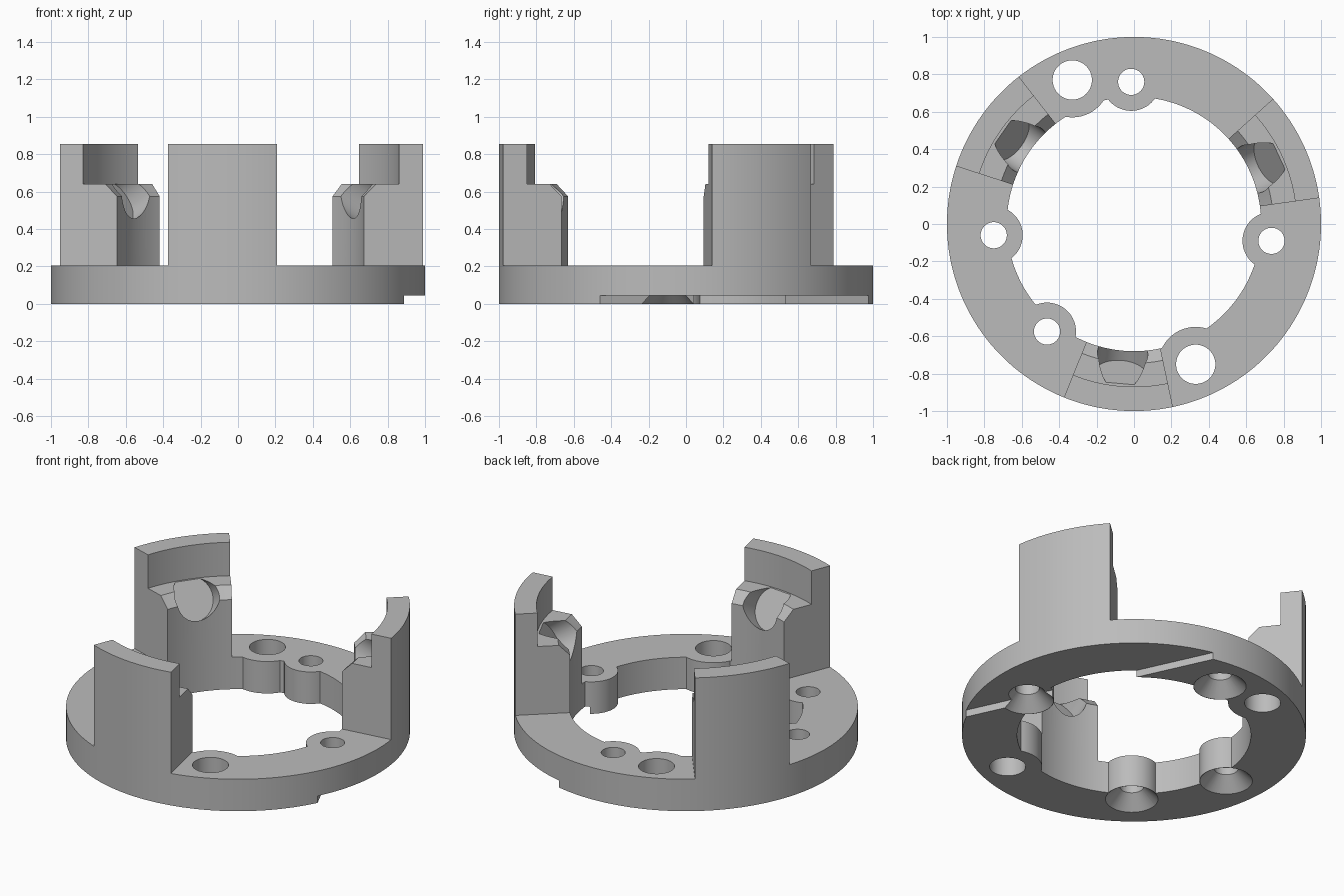
import bpy, bmesh, math
from mathutils import Matrix

cube = bpy.data.objects.get("Cube")
if cube:
    bpy.data.objects.remove(cube)

grey = bpy.data.materials.new("plain grey")
grey.use_nodes = True
grey.diffuse_color = (0.5, 0.5, 0.5, 1)
grey.node_tree.nodes["Principled BSDF"].inputs["Base Color"].default_value = (0.5, 0.5, 0.5, 1)


def finish(bm, name):
    bmesh.ops.recalc_face_normals(bm, faces=bm.faces)
    mesh = bpy.data.meshes.new(name)
    bm.to_mesh(mesh)
    bm.free()
    mesh.materials.append(grey)
    obj = bpy.data.objects.new(name, mesh)
    bpy.context.collection.objects.link(obj)
    return obj


def cylinder(name, x, y, z0, z1, r0, r1=None, segments=64, matrix=Matrix()):
    bm = bmesh.new()
    place = matrix @ Matrix.Translation((x, y, (z0 + z1) / 2))
    bmesh.ops.create_cone(bm, cap_ends=True, segments=segments, radius1=r0,
                          radius2=r0 if r1 is None else r1, depth=z1 - z0, matrix=place)
    return finish(bm, name)


def cut(target, cutter):
    cutter.hide_render = True
    mod = target.modifiers.new("cut", "BOOLEAN")
    mod.operation = "DIFFERENCE"
    mod.solver = "EXACT"
    mod.object = cutter
    bpy.context.view_layer.objects.active = target
    bpy.ops.object.modifier_apply(modifier=mod.name)
    bpy.data.objects.remove(cutter)


def smooth(obj):
    bpy.ops.object.select_all(action="DESELECT")
    obj.select_set(True)
    bpy.context.view_layer.objects.active = obj
    bpy.ops.object.shade_smooth_by_angle(angle=math.radians(25))


def turn(degrees):
    return Matrix.Rotation(math.radians(degrees), 4, "Z")


RING_TOP, INNER, OUTER = 0.205, 0.68, 1.0
SMALL = [(-0.015, 0.76), (0.735, -0.09), (-0.465, -0.575), (-0.75, -0.06)]
LARGE = [(-0.33, 0.77), (0.33, -0.75)]

# Ring with bosses bulging into the central opening
ring = cylinder("ring", 0, 0, 0, RING_TOP, OUTER, segments=180)
opening = cylinder("opening", 0, 0, -0.1, 0.3, INNER, segments=180)
for places, radius in ((SMALL, 0.155), (LARGE, 0.2)):
    for x, y in places:
        cut(opening, cylinder("boss", x, y, -0.2, 0.4, radius))
cut(ring, opening)

# Shallow recess under one side
bm = bmesh.new()
bmesh.ops.create_cube(bm, size=1, matrix=turn(25) @ Matrix.Translation((1.01, 0, -0.055))
                      @ Matrix.Diagonal((0.8, 2.4, 0.2, 1)))
cut(ring, finish(bm, "recess"))

# Plain large holes and countersunk small holes
for x, y in LARGE:
    cut(ring, cylinder("hole", x, y, -0.1, 0.3, 0.105))
for x, y in SMALL:
    cut(ring, cylinder("hole", x, y, -0.1, 0.3, 0.07))
    cut(ring, cylinder("countersink", x, y, -0.01, 0.095, 0.163, 0.058))
smooth(ring)

# Three stepped posts, each with a slanted round pocket
profile = [(INNER, RING_TOP), (OUTER, RING_TOP), (OUTER, 0.855), (0.87, 0.855),
           (0.87, 0.64), (0.745, 0.64), (INNER, 0.575)]
for name, middle in (("right_post", 145), ("left_post", 25), ("front_post", 265)):
    bm = bmesh.new()
    verts = [bm.verts.new((r, 0, z)) for r, z in profile]
    face = bm.faces.new(verts)
    bmesh.ops.rotate(bm, verts=verts, matrix=turn(middle - 17).to_3x3())
    start = bmesh.ops.duplicate(bm, geom=[face])["geom"]
    bmesh.ops.spin(bm, geom=[face], axis=(0, 0, 1), cent=(0, 0, 0),
                   angle=math.radians(34), steps=17, use_duplicate=False)
    bmesh.ops.remove_doubles(bm, verts=bm.verts, dist=0.0001)
    post = finish(bm, name)
    tilt = (turn(middle) @ Matrix.Translation((0.8, 0, 0.543))
            @ Matrix.Rotation(math.radians(-60), 4, "Y"))
    cut(post, cylinder("pocket", 0, 0, 0, 0.5, 0.135, matrix=tilt))
    smooth(post)
